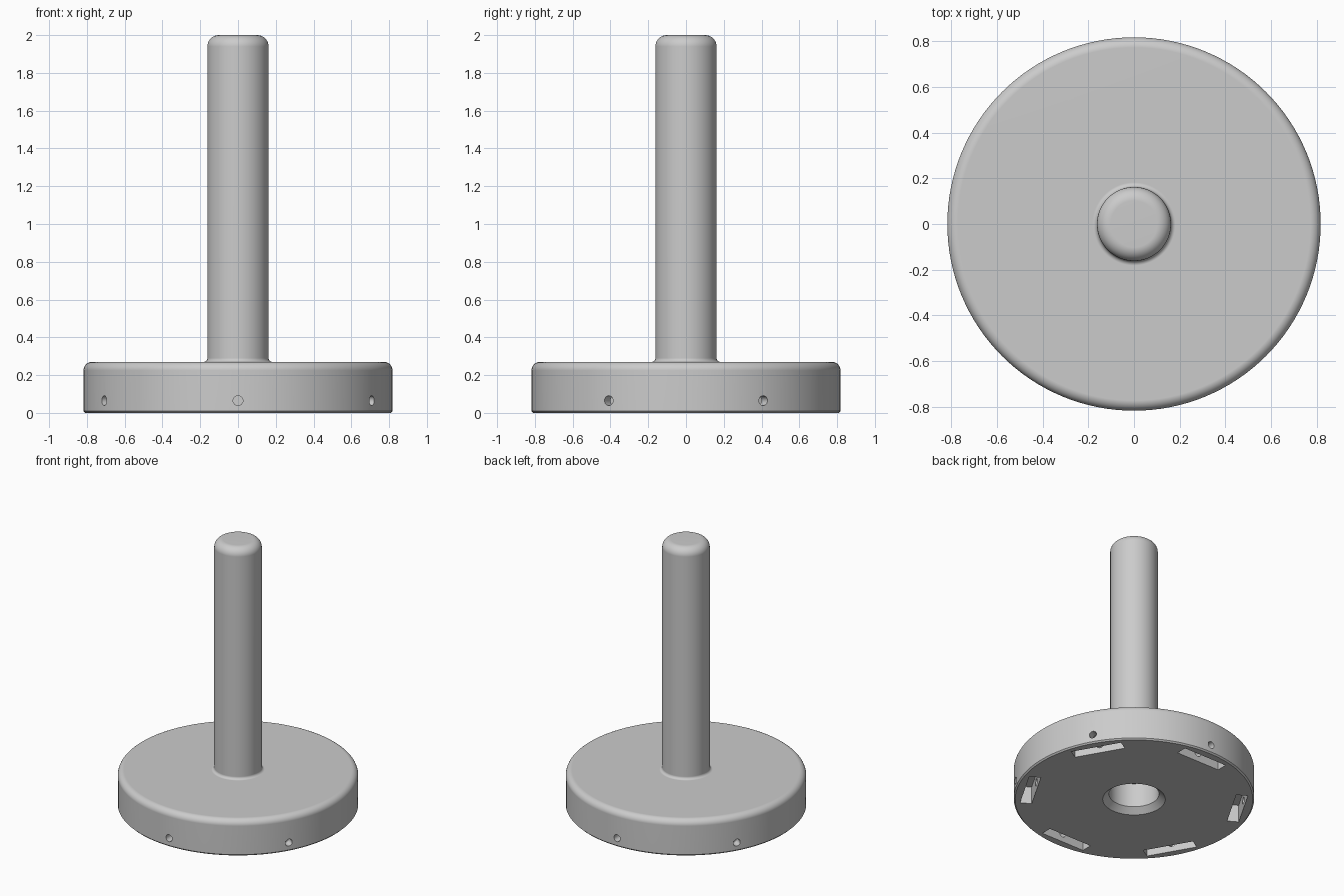
import bpy, bmesh
from math import pi, sin, cos, radians
from mathutils import Matrix, Vector

cube = bpy.data.objects.get("Cube")
if cube:
    bpy.data.objects.remove(cube)

grey = bpy.data.materials.new("plain grey")
grey.use_nodes = True
grey.diffuse_color = (0.6, 0.6, 0.6, 1)
grey.node_tree.nodes["Principled BSDF"].inputs["Base Color"].default_value = (0.6, 0.6, 0.6, 1)

DISC_R, DISC_H = 0.818, 0.27
PEG_R, TOP = 0.162, 2.0
SOCKET_R, SOCKET_DEPTH = 0.17, 0.22
HOLES = 6


def arc(cx, cz, r, start, end, n=8):
    """Points of an arc in the profile plane, angles in degrees."""
    angles = [radians(start + (end - start) * i / n) for i in range(n + 1)]
    return [(cx + r * cos(a), cz + r * sin(a)) for a in angles]


def finish(name, bm):
    bmesh.ops.recalc_face_normals(bm, faces=bm.faces)
    mesh = bpy.data.meshes.new(name)
    bm.to_mesh(mesh)
    bm.free()
    mesh.materials.append(grey)
    obj = bpy.data.objects.new(name, mesh)
    bpy.context.collection.objects.link(obj)
    return obj


def lathe(name, profile, steps=128):
    bm = bmesh.new()
    verts = [bm.verts.new((r, 0, z)) for r, z in profile]
    edges = [bm.edges.new(pair) for pair in zip(verts, verts[1:])]
    bmesh.ops.spin(bm, geom=verts + edges, cent=(0, 0, 0), axis=(0, 0, 1),
                   angle=2 * pi, steps=steps, use_merge=True)
    bmesh.ops.remove_doubles(bm, verts=bm.verts, dist=1e-5)
    return finish(name, bm)


# Disc base, rounded peg and the chamfered socket underneath
profile = [(0, SOCKET_DEPTH), (SOCKET_R, SOCKET_DEPTH), (SOCKET_R, 0.04), (0.213, 0),
           (DISC_R - 0.01, 0), (DISC_R, 0.01)]
profile += arc(DISC_R - 0.045, DISC_H - 0.045, 0.045, 0, 90)
profile += arc(PEG_R + 0.02, DISC_H + 0.02, 0.02, 270, 180, 5)
profile += arc(PEG_R - 0.06, TOP - 0.06, 0.06, 0, 90)
profile += [(0, TOP)]
stand = lathe("base_with_peg", profile)


# Rectangular pockets under the rim
def ring_of(name, add_shape):
    bm = bmesh.new()
    for i in range(HOLES):
        add_shape(bm, Matrix.Rotation(radians(30) + i * 2 * pi / HOLES, 4, 'Z'))
    return finish(name, bm)


def pocket(bm, turn):
    size = Matrix.Diagonal(Vector((0.08, 0.36, 0.26, 1)))
    bmesh.ops.create_cube(bm, size=1, matrix=turn @ Matrix.Translation((0.715, 0, 0)) @ size)


# Small radial drill holes from the rim through each pocket
def drill(bm, turn):
    place = turn @ Matrix.Translation((0.75, 0, 0.065)) @ Matrix.Rotation(pi / 2, 4, 'Y')
    bmesh.ops.create_cone(bm, cap_ends=True, segments=24, radius1=0.026,
                          radius2=0.026, depth=0.3, matrix=place)


bpy.context.view_layer.objects.active = stand
for cutter in (ring_of("pocket_cutter", pocket), ring_of("drill_cutter", drill)):
    cutter.hide_render = True
    cut = stand.modifiers.new("cut", 'BOOLEAN')
    cut.operation, cut.solver, cut.object = 'DIFFERENCE', 'EXACT', cutter
    bpy.ops.object.modifier_apply(modifier=cut.name)
    bpy.data.objects.remove(cutter)

# Smooth round walls, crisp edges, flat large faces
bpy.ops.object.select_all(action='DESELECT')
stand.select_set(True)
bpy.ops.object.shade_smooth_by_angle(angle=radians(30))
weighted = stand.modifiers.new("even shading", 'WEIGHTED_NORMAL')
weighted.keep_sharp = True
